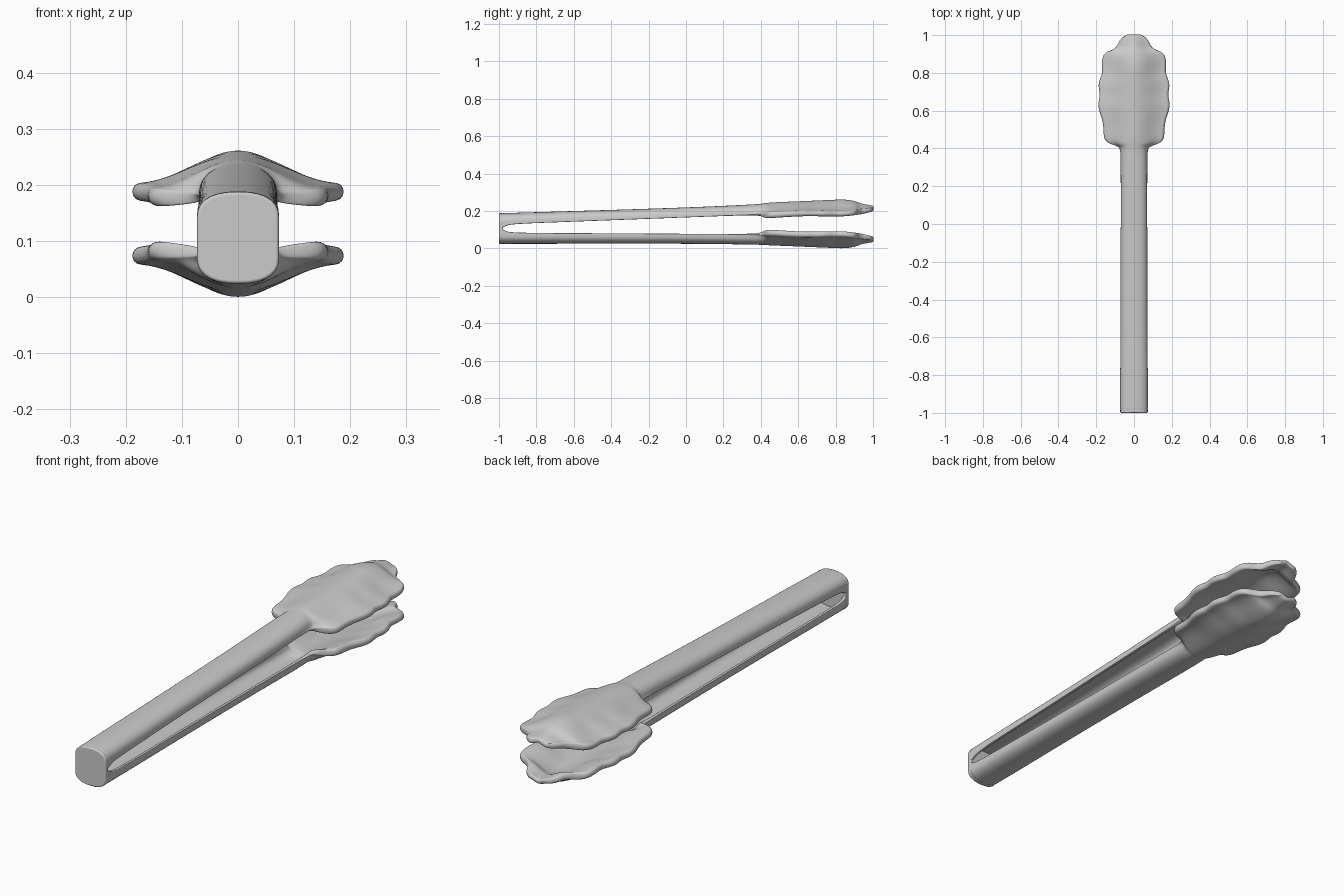
import bpy, bmesh
from math import sin, cos, pi

cube = bpy.data.objects.get("Cube")
if cube:
    bpy.data.objects.remove(cube, do_unlink=True)

# Material
grey = bpy.data.materials.new("light grey")
grey.use_nodes = True
grey.diffuse_color = (0.6, 0.6, 0.6, 1)
grey.node_tree.nodes["Principled BSDF"].inputs["Base Color"].default_value = (0.6, 0.6, 0.6, 1)

# Profiles along the length: (y, value)
WIDTH = [(-.99, .073), (-.968, .073), (-.95, .073), (-.7, .073), (-.65, .071),
         (0, .07), (.38, .07), (.408, .076), (.423, .125), (.445, .157),
         (.5, .156), (.55, .162), (.6, .182), (.645, .186), (.685, .173),
         (.73, .187), (.77, .176), (.8, .162), (.84, .167), (.88, .165),
         (.908, .15), (.922, .11), (.94, .085), (.965, .076), (.987, .062), (1.003, .035)]
CREST = [(-1, .188), (0, .218), (.38, .236), (.45, .246), (.6, .252),
         (.85, .263), (.9, .255), (.94, .239), (1, .228)]
RIM = [(-.985, .106), (-.968, .117), (-.95, .13), (.38, .18), (.45, .195),
       (.62, .204), (.85, .2), (.94, .212), (1, .218)]
THICK = [(.38, .012), (.44, .034), (.94, .03), (1, .02)]
HEAD = [(.38, 0), (.44, 1)]
FLIP = [(-1, .212), (.38, .256), (.45, .262)]
STEPS = 20


def sample(keys, y):
    if y <= keys[0][0]:
        return keys[0][1]
    for (a, va), (b, vb) in zip(keys, keys[1:]):
        if y <= b:
            return va + (vb - va) * (y - a) / (b - a)
    return keys[-1][1]


def arch(u, w, crest, rim):
    """Rounded channel: an arched top with straight sides."""
    h = .045
    if abs(u) > .7:
        k = (abs(u) - .7) / .3
        return (w if u > 0 else -w), crest - h + (rim - crest + h) * k
    a = abs(u) / .7 * pi / 2
    x = w * sin(a) ** .85
    return (x if u > 0 else -x), crest - h + h * max(cos(a), 0) ** .85


def bell(u, w, crest, rim):
    return w * u, rim + (crest - rim) * .5 * (1 + cos(pi * u))


def section(y, w):
    """Closed outline of one arm: outer curve, rim, inner curve, rim."""
    crest, rim = sample(CREST, y), sample(RIM, y)
    t, s = sample(THICK, y), sample(HEAD, y)
    outer = []
    for i in range(STEPS + 1):
        u = 2 * i / STEPS - 1
        a, b = arch(u, w, crest, rim), bell(u, w, crest, rim)
        outer.append((a[0] + (b[0] - a[0]) * s, a[1] + (b[1] - a[1]) * s))
    inner = []
    for i, (x, z) in enumerate(outer):
        p, q = outer[max(i - 1, 0)], outer[min(i + 1, STEPS)]
        dx, dz = q[0] - p[0], q[1] - p[1]
        n = (dx * dx + dz * dz) ** .5
        inner.append((x + dz / n * t, z - dx / n * t))
    bulge = .25 * t * s

    def cap(i, side):
        return ((outer[i][0] + inner[i][0]) / 2 + side * bulge,
                (outer[i][1] + inner[i][1]) / 2)
    return outer + [cap(-1, 1)] + inner[::-1] + [cap(0, -1)]


def finish(name, bm):
    bmesh.ops.recalc_face_normals(bm, faces=bm.faces)
    mesh = bpy.data.meshes.new(name)
    bm.to_mesh(mesh)
    bm.free()
    mesh.materials.append(grey)
    mesh.polygons.foreach_set("use_smooth", [True] * len(mesh.polygons))
    obj = bpy.data.objects.new(name, mesh)
    bpy.context.collection.objects.link(obj)
    return obj


def build_arm(name, lower):
    bm = bmesh.new()
    rings = []
    for y, w in WIDTH:
        f = sample(FLIP, y)
        rings.append([bm.verts.new((x, y, f - z if lower else z))
                      for x, z in section(y, w)])
    for a, b in zip(rings, rings[1:]):
        for i in range(len(a)):
            j = (i + 1) % len(a)
            bm.faces.new((a[i], a[j], b[j], b[i]))
    # Close both ends with strips between the outer and inner curves
    for r in (rings[0], rings[-1]):
        n = len(r)
        for i in range(STEPS):
            bm.faces.new((r[i], r[i + 1], r[n - 3 - i], r[n - 2 - i]))
        bm.faces.new((r[STEPS], r[STEPS + 1], r[STEPS + 2]))
        bm.faces.new((r[0], r[n - 2], r[n - 1]))
    obj = finish(name, bm)
    sub = obj.modifiers.new("smooth", "SUBSURF")
    sub.levels = sub.render_levels = 2
    return obj


build_arm("upper_arm", False)
build_arm("lower_arm", True)

# Solid end plate that joins the two arms
top = [arch(2 * i / STEPS - 1, .073, .188, .106) for i in range(STEPS + 1)]
outline = top + [(x, .212 - z) for x, z in top[-2:0:-1]]
bm = bmesh.new()
face = bm.faces.new([bm.verts.new((x, -1, z)) for x, z in outline])
ext = bmesh.ops.extrude_face_region(bm, geom=[face], use_keep_orig=True)
bmesh.ops.translate(bm, vec=(0, .022, 0),
                    verts=[v for v in ext["geom"] if isinstance(v, bmesh.types.BMVert)])
plate = finish("end_plate", bm)
bev = plate.modifiers.new("rounded_edge", "BEVEL")
bev.width = .006
bev.segments = 3
bev.limit_method = "ANGLE"
bev.angle_limit = 1
bev.harden_normals = True
